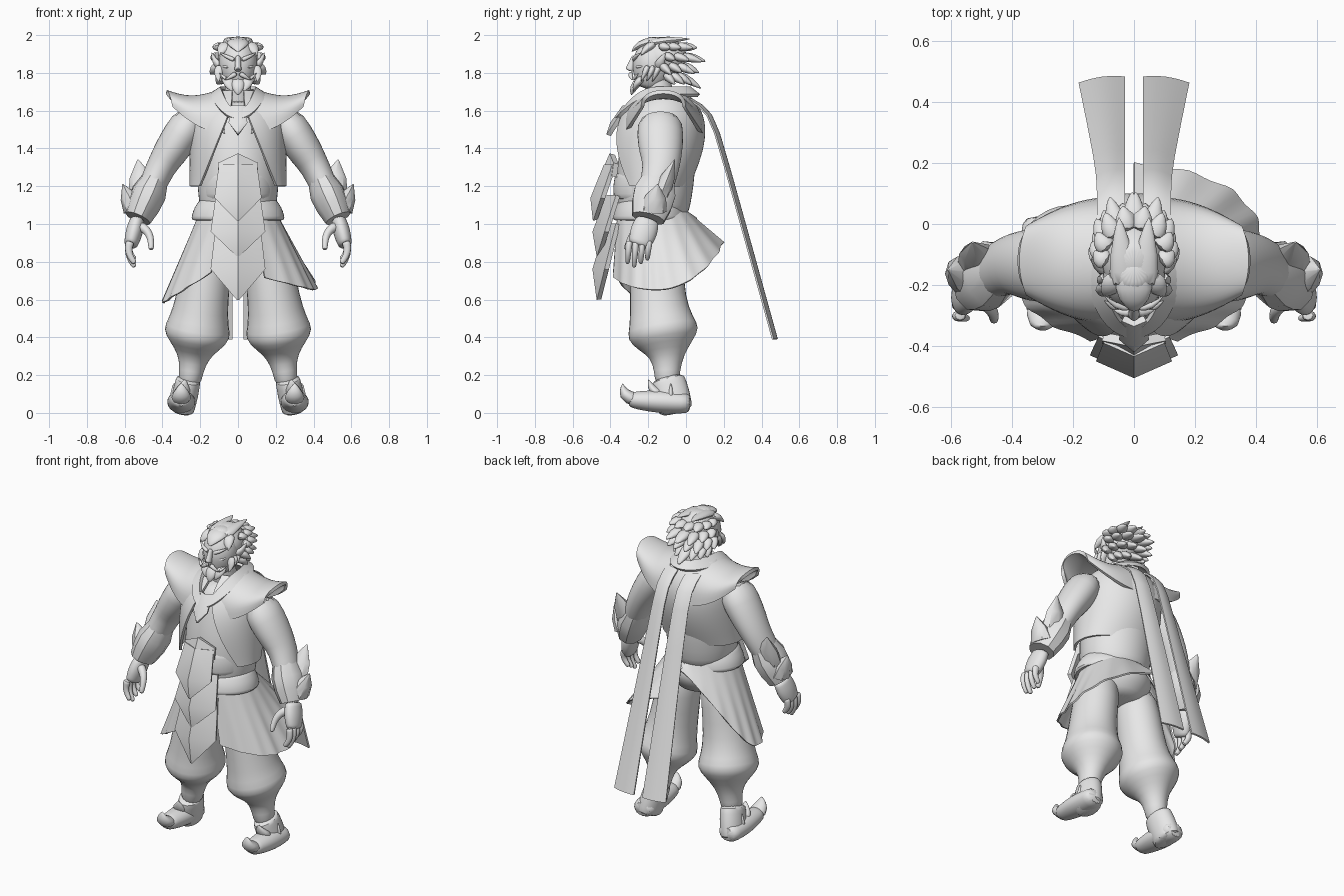
import bpy, bmesh, math, random
from mathutils import Vector
from math import sin, cos, pi

random.seed(4)
if "Cube" in bpy.data.objects:
    bpy.data.objects.remove(bpy.data.objects["Cube"])

clay = bpy.data.materials.new("light_grey")
clay.use_nodes = True
clay.diffuse_color = (.8, .8, .8, 1)
clay.node_tree.nodes["Principled BSDF"].inputs["Base Color"].default_value = clay.diffuse_color
parts = []


def grid(name, rows, thick=0, mirror=False, smooth=True, closed=False):
    """Quad sheet through rows of points; closed rows make a capped tube."""
    bm = bmesh.new()
    verts = [[bm.verts.new(point) for point in row] for row in rows]
    count = len(rows[0])
    for upper, lower in zip(verts, verts[1:]):
        for i in range(count if closed else count - 1):
            j = (i + 1) % count
            bm.faces.new((upper[i], upper[j], lower[j], lower[i]))
    if closed:
        bm.faces.new(verts[0])
        bm.faces.new(verts[-1])
    bmesh.ops.recalc_face_normals(bm, faces=bm.faces)
    mesh = bpy.data.meshes.new(name)
    bm.to_mesh(mesh)
    bm.free()
    mesh.materials.append(clay)
    ob = bpy.data.objects.new(name, mesh)
    bpy.context.collection.objects.link(ob)
    if mirror:
        ob.modifiers.new("mirror", "MIRROR")
    if smooth:
        ob.modifiers.new("smooth", "SUBSURF").boundary_smooth = "PRESERVE_CORNERS"
    if thick:
        solid = ob.modifiers.new("thickness", "SOLIDIFY")
        solid.thickness = thick
        solid.offset = 0
    parts.append(ob)


def sweep(name, centres, scales, wide, deep, sides=16, mirror=True, smooth=True):
    """Elliptical tube through a list of centres, scaled at each one."""
    rows = []
    last = len(centres) - 1
    for i, (centre, scale) in enumerate(zip(centres, scales)):
        along = (centres[min(i + 1, last)] - centres[max(i - 1, 0)]).normalized()
        across = (Vector((1, 0, 0)) - along * along.x).normalized()
        depth = along.cross(across)
        turns = [math.tau * k / sides for k in range(sides)]
        rows.append([centre + (across * cos(a) * wide + depth * sin(a) * deep) * scale for a in turns])
    grid(name, rows, mirror=mirror, smooth=smooth, closed=True)


def tube(name, start, end, wide, deep, taper=1, bulge=0, bend=(0, 0, 0), mirror=True, sides=16, steps=6):
    """Rounded limb between two joints, tapering, swelling and bending on the way."""
    start, end, bend = Vector(start), Vector(end), Vector(bend)
    along = [i / steps for i in range(steps + 1)]
    centres = [start.lerp(end, f) + bend * sin(pi * f) for f in along]
    scales = [1 + (taper - 1) * f + bulge * sin(pi * f) for f in along]
    sweep(name, centres, scales, wide, deep, sides, mirror)


def trunk(name, start, end, wide, deep, taper=1, bulge=0):
    """Central body part between two (y, z) points."""
    tube(name, (0, *start), (0, *end), wide, deep, taper, bulge, mirror=False, sides=24)


def lock(name, base, tip, width, lift=(0, 0, 0), flat=.6, mirror=True, smooth=True):
    """Pointed tuft or spike."""
    base, tip = Vector(base), Vector(tip)
    middle = base.lerp(tip, .5) + Vector(lift)
    sweep(name, [base, middle, tip], [1, .75, .05], width, width * flat, 8, mirror, smooth)


# Joints of the left side, shared by the parts that meet there
shoulder, elbow = Vector((.23, -.14, 1.58)), Vector((.41, -.13, 1.3))
wrist, knuckle = Vector((.53, -.2, 1.03)), Vector((.57, -.25, .88))
hip, knee = Vector((.13, -.16, 1)), Vector((.19, -.15, .6))
shin, ankle, sole = Vector((.235, -.1, .3)), Vector((.26, -.1, .14)), Vector((.3, -.05, 0))

# Torso, neck and waist
trunk("torso", (-.18, 1), (-.13, 1.66), .19, .18, .8, .25)
trunk("neck", (-.12, 1.6), (-.16, 1.8), .08, .08, .8)
trunk("sash", (-.19, 1.12), (-.19, 1.28), .19, .19, .95, .06)
trunk("belt", (-.19, 1.01), (-.19, 1.14), .25, .2, .78, .06)
trunk("hips", (-.16, .85), (-.17, 1.05), .12, .12, 1.6, .4)

# Open vest, its front edges closing towards the neck
vest = []
for step in range(9):
    f = step / 8
    close = 1 - f ** 8 / 2
    wide, deep = .25 * close, (.19 + .05 * sin(pi * f)) * close
    middle = .07 * f - .18
    first = math.asin(max(.2 * (1 - f), .03) / wide)
    turns = [first + (pi - first) * i / 14 for i in range(15)]
    vest.append([(wide * sin(a), middle - deep * cos(a), 1.2 + f / 2) for a in turns])
grid("vest", vest, .015, True)

# Shoulder caps: squarish arches that shrink outwards to a lifted edge
cap = []
for step in range(6):
    f = step / 5
    depth, low = .2 - .09 * f * f, 1.48 + .14 * f * f
    rise = 1.7 - .03 * sin(pi * f) - low
    turns = [pi * i / 12 for i in range(13)]
    cap.append([(.07 + .27 * f + .04 * sin(a), -.12 - depth * cos(a), low + rise * abs(sin(a)) ** .7)
                for a in turns])
grid("shoulder_cap", cap, .02, True)

# Neck band, dipping at the front
band = []
for step in range(13):
    a = pi * step / 12
    z = 1.72 - .13 * max(cos(a), 0) ** 2
    band.append([(.09 * sin(a), -.16 - .18 * cos(a), z), (.15 * sin(a), -.15 - .22 * cos(a), z - .04)])
grid("neck_band", band, .02, True)

# Two long streamers hanging from the back of the neck band
streamer = []
for y, z in ((.03, 1.66), (.14, 1.6), (.2, 1.4), (.48, .39)):
    spread = .09 + .06 * (1.66 - z) ** 2 / 1.6
    streamer.append([(.03 + spread * k / 4, y + .01 * sin(pi * k / 4) - .005 * k, z) for k in range(5)])
grid("back_streamer", streamer, .01, True)


# Ridged kite-shaped plates
def plate(name, top, tip, half, front=-.36):
    rows = []
    for f, share in ((0, .8), (.6, 1), (1, .01)):
        y, z = front - .1 * f, top + (tip - top) * f
        rows.append([(0, y - half * share * .45, z), (half * share, y, z)])
    grid(name, rows, .025, True, False)


plate("pendant", 1.62, 1.47, .045, -.31)
plate("apron_top_plate", 1.31, 1.02, .12, -.38)
plate("apron_middle_plate", 1.15, .83, .14)
plate("apron_lower_plate", 1, .6, .14)
grid("apron_crest", [[(0, -.39, 1.37), (.1, -.37, 1.32)], [(0, -.42, 1.3), (.1, -.38, 1.25)]], .03, True, False)


# Pleated skirt halves, hanging from the belt and flaring outwards
def skirt(name, side, low, rise, lift, back, spread):
    top, middle, hem = [], [], []
    for i in range(25):
        a = math.radians(20 + 160 * i / 24)
        pleat = 1 + .03 * cos(i * math.tau / 3)
        behind = max(-cos(a), 0)
        depth = back if behind else .24
        belt = Vector((side * .2 * sin(a), -.18 - .19 * cos(a), 1.06))
        reach = .4 * pleat * (1 + spread * behind)
        edge = Vector((side * reach * sin(a), -.15 - depth * pleat * cos(a), 0))
        edge.z = low + rise * (1 - sin(a)) + lift * behind ** 2
        top.append(belt)
        middle.append(belt.lerp(edge, .5))
        hem.append(edge)
    grid(name, [top, middle, hem], .01)


skirt("left_skirt", 1, .65, .1, .15, .34, .3)
skirt("right_skirt", -1, .58, .25, .2, .2, 0)

# Baggy trousers, gathered below the knee, and boots with curled toes
leg = [hip, hip.lerp(knee, .5), knee] + [knee.lerp(shin, f) for f in (.4, .6, .8)] + [shin, shin.lerp(ankle, .5), ankle]
sweep("trouser_leg", leg, [.85, .95, 1, 1.15, 1.35, 1, .6, .45, .45], .14, .15)
tube("boot_ankle", ankle + Vector((0, 0, .05)), sole, .065, .09, 1, .08)
tube("boot_foot", (.3, .03, .05), (.3, -.31, .07), .065, .052, .75, .3)
lock("boot_toe_curl", (.3, -.25, .06), (.3, -.335, .16), .07, (0, -.05, -.01), .7)
lock("boot_front_point", (.3, -.13, .09), (.28, -.2, .18), .06, (0, -.02, -.01))
lock("boot_side_point", (.33, -.08, .06), (.34, -.08, .16), .035)

# Arms, gauntlets and hands
arm = [shoulder, shoulder.lerp(elbow, .4), shoulder.lerp(elbow, .75), elbow, elbow.lerp(wrist, .4), wrist]
sweep("arm", arm, [.95, 1.02, .92, .78, .75, .42], .1, .125)
cuff = [elbow.lerp(wrist, f) for f in (.15, .5, .75, 1)]
sweep("gauntlet", cuff, [.8, 1.15, 1.1, .9], .08, .1, 10, smooth=False)
lock("gauntlet_elbow_point", (.5, -.13, 1.16), (.53, -.06, 1.34), .08, smooth=False)
lock("gauntlet_side_point", (.55, -.17, 1.08), (.61, -.15, 1.21), .06, flat=1.2, smooth=False)
tube("palm", wrist, knuckle, .038, .06, .9, .25)
for k in range(4):
    base = knuckle + Vector((0, .035 * k - .05, .03))
    reach = Vector((-.025, -.01, -.14 + .02 * abs(k - 1)))
    tube("finger", base, base + reach, .025, .021, .6, bend=(.02, 0, 0), sides=8)
tube("thumb", wrist - Vector((.01, .04, .04)), (.46, -.32, .86), .03, .03, .5, bend=(-.02, 0, .02), sides=8)

# Head and face
trunk("head", (-.2, 1.71), (-.14, 1.99), .05, .055, 1, 1.1)
trunk("nose", (-.27, 1.89), (-.3, 1.81), .012, .015, 1.6)
lock("brow", (.01, -.275, 1.865), (.1, -.23, 1.91), .016, (.01, -.02, 0), 1)
lock("cheekbone", (.04, -.26, 1.83), (.09, -.2, 1.84), .02, (.01, -.01, 0))
lock("moustache", (.005, -.29, 1.8), (.07, -.28, 1.76), .018, (0, -.01, 0), 1)
lock("moustache_tip", (.06, -.28, 1.765), (.1, -.25, 1.8), .012, flat=1)
lock("chin_beard", (0, -.24, 1.77), (0, -.29, 1.68), .05, (0, -.02, -.01), mirror=False)
lock("jaw_beard", (.05, -.22, 1.78), (.03, -.28, 1.7), .045, (.01, -.02, 0))
for k in range(3):
    back = .03 * k
    lock("sideburn", (.085, back - .2, 1.84), (.1 - back / 3, back - .24, 1.75), .035, (.02, 0, 0))
lock("ear", (.09, -.15, 1.83), (.14, -.11, 1.91), .025, (.01, 0, -.01), 1.4)

# Swept-back hair: cap, widow's peak, crown locks and rows of tufts
trunk("hair_cap", (-.1, 1.78), (-.14, 1.99), .06, .07, .8, .9)
lock("widows_peak", (0, -.16, 1.97), (0, -.29, 1.91), .08, (0, -.03, .01), .4, mirror=False)
lock("temple_hair", (.05, -.17, 1.95), (.1, -.24, 1.89), .05, (.01, -.01, .01))
lock("crown_hair", (.03, -.22, 1.95), (.05, .03, 1.98), .06, (0, 0, .01), .5)
for row in range(4):
    f = row / 3
    radius, drop = .085 + .02 * sin(pi * f) - .02 * f, .01 + .06 * f
    for i in range(4):
        a = math.radians(80 + 28 * i + 14 * (row % 2))
        outward = Vector((sin(a), -cos(a), 0))
        base = Vector((0, -.11, 1.94 - .15 * f)) + outward * radius
        swept = Vector((.06 * sin(a), .06 - .06 * cos(a), -drop))
        lock("hair_tuft", base, base + swept * random.uniform(.7, 1.1), .045, outward * .012, .7)

# Bake modifiers and shade smoothly while keeping crisp edges
bpy.ops.object.select_all(action="DESELECT")
for ob in parts:
    ob.select_set(True)
bpy.context.view_layer.objects.active = parts[0]
bpy.ops.object.convert(target="MESH")
bpy.ops.object.shade_smooth_by_angle(angle=math.radians(40))
